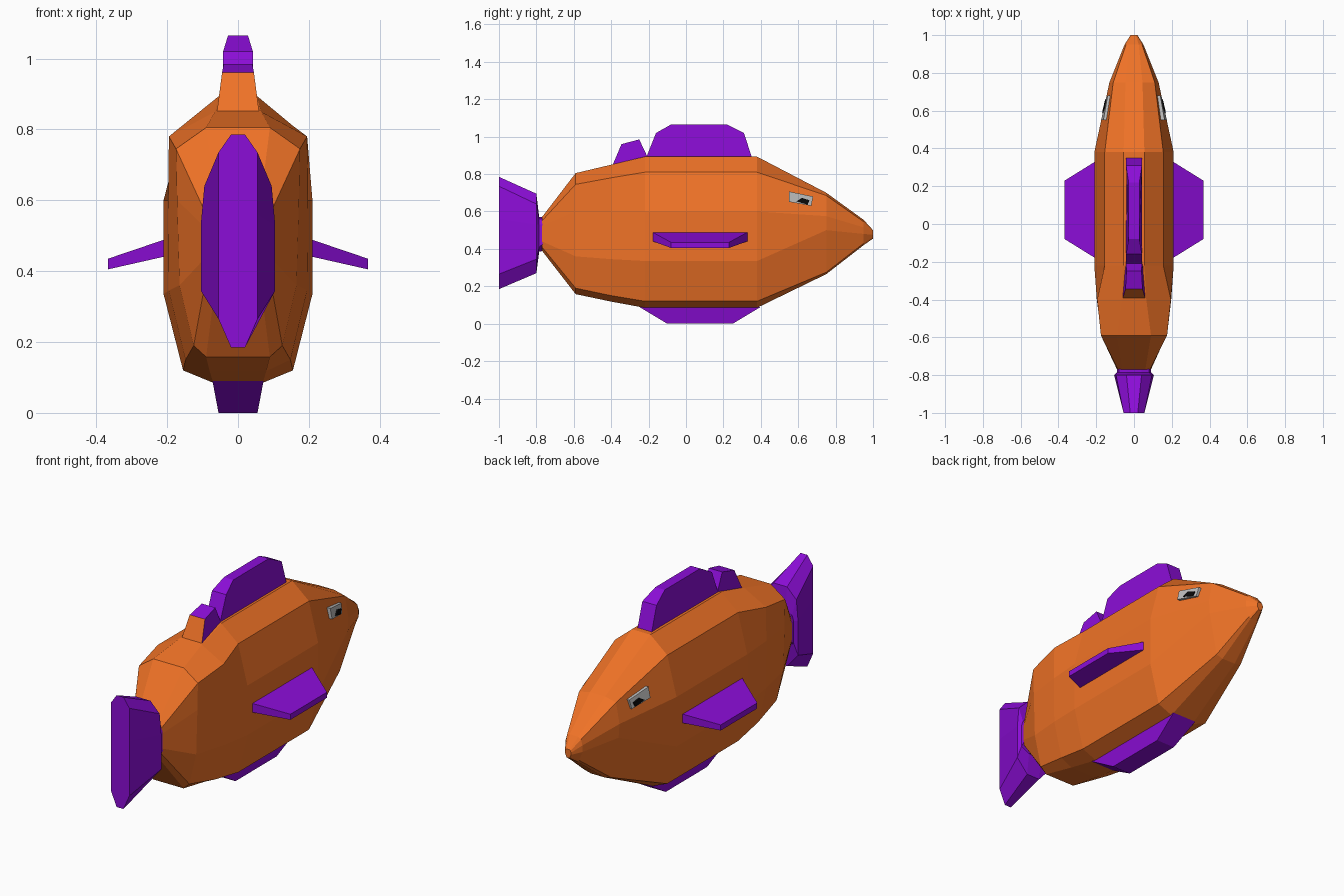
import bpy, bmesh

if "Cube" in bpy.data.objects:
    bpy.data.objects.remove(bpy.data.objects["Cube"])


def material(name, rgb):
    m = bpy.data.materials.new(name)
    m.diffuse_color = (*rgb, 1)
    m.use_nodes = True
    m.node_tree.nodes["Principled BSDF"].inputs["Base Color"].default_value = m.diffuse_color
    return m


orange = material("orange", (0.87, 0.17, 0.02))
purple = material("purple", (0.26, 0.004, 0.68))
grey = material("eye_grey", (0.5, 0.5, 0.5))
black = material("pupil_black", (0.003, 0.003, 0.003))


def loft(name, rings, *mats):
    """Skin a closed, capped mesh through rings of equal point count."""
    bm = bmesh.new()
    loops = [[bm.verts.new(p) for p in r] for r in rings]
    n = len(loops[0])
    bm.faces.new(loops[0])
    bm.faces.new(loops[-1])
    for a, b in zip(loops, loops[1:]):
        for i in range(n):
            j = (i + 1) % n
            bm.faces.new((a[i], a[j], b[j], b[i]))
    bmesh.ops.recalc_face_normals(bm, faces=bm.faces)
    me = bpy.data.meshes.new(name)
    bm.to_mesh(me)
    bm.free()
    for m in mats:
        me.materials.append(m)
    ob = bpy.data.objects.new(name, me)
    bpy.context.collection.objects.link(ob)
    return ob


def mirrored(y, half):
    """Full cross-section from its right half, listed top to bottom."""
    return [(x, y, z) for x, z in half] + [(-x, y, z) for x, z in reversed(half)]


def slab(name, profile, *mats):
    """Upright fin from a side profile of (half width, y, z)."""
    return loft(name, [[(s * x, y, z) for x, y, z in profile] for s in (-1, 1)], *mats)


# Faceted body, tail end to nose
mid = [(.055, .893), (.155, .81), (.21, .6), (.21, .335), (.155, .12), (.07, .085)]
body = [
    (-.77, [(.06, .57), (.085, .55), (.09, .52), (.09, .44), (.085, .41), (.06, .39)]),
    (-.59, [(.09, .805), (.175, .745), (.172, .6), (.165, .36), (.125, .19), (.09, .158)]),
    (-.40, [(.065, .85), (.195, .78), (.197, .6), (.195, .345), (.148, .15), (.08, .118)]),
    (-.22, mid),
    (.38, mid),
    (.75, [(.045, .70), (.11, .685), (.13, .575), (.125, .50), (.08, .275), (.04, .265)]),
    (.95, [(.025, .555), (.042, .545), (.05, .515), (.05, .48), (.03, .43), (.02, .42)]),
    (1.0, [(.01, .50), (.014, .495), (.018, .487), (.018, .475), (.012, .462), (.01, .455)]),
]
loft("body", [mirrored(y, h) for y, h in body], orange)

# Tail fin flaring from a narrow joint
tail = [
    (-.76, [(.04, .57), (.08, .56), (.09, .53), (.09, .43), (.04, .39)]),
    (-.785, [(.04, .57), (.08, .56), (.09, .53), (.09, .41), (.04, .385)]),
    (-.80, [(.04, .695), (.095, .64), (.105, .53), (.105, .345), (.04, .27)]),
    (-1.0, [(.02, .785), (.055, .735), (.055, .56), (.055, .265), (.02, .185)]),
]
loft("tail_fin", [mirrored(y, h) for y, h in tail], purple)

# Back fins
slab("large_back_fin", [(.042, -.21, .86), (.042, -.21, .895), (.042, -.16, 1.02),
                        (.028, -.08, 1.065), (.028, .22, 1.065), (.042, .31, 1.02),
                        (.042, .35, .895), (.042, .35, .86)], purple)
small = slab("small_back_fin", [(.062, -.40, .83), (.045, -.345, .96), (.04, -.25, .985),
                                (.042, -.205, .89), (.05, -.205, .84)], purple, orange)
for p in small.data.polygons:
    if p.normal.y < -.7:
        p.material_index = 1

# Belly fin
slab("belly_fin", [(.072, -.25, .09), (.055, -.10, 0), (.055, .25, 0), (.072, .40, .09)], purple)

# Side fins and eyes on both sides
for s, side in ((1, "right"), (-1, "left")):
    def section(x, y0, y1, z0, z1):
        return [(s * x, y0, z0), (s * x, y1, z0), (s * x, y1, z1), (s * x, y0, z1)]

    loft(side + "_side_fin", [section(.19, -.19, .34, .445, .495),
                              section(.367, -.08, .23, .405, .435)], purple)

    def plate(name, pts, depth, mat):
        loft(name, [[(s * (x - d), y, z) for x, y, z in pts] for d in (0, depth)], mat)

    plate(side + "_eye", [(.162, .55, .707), (.174, .55, .652),
                          (.148, .67, .63), (.139, .68, .68)], .04, grey)
    plate(side + "_pupil", [(.169, .59, .654), (.162, .62, .672),
                            (.152, .66, .66), (.155, .65, .636)], .02, black)
